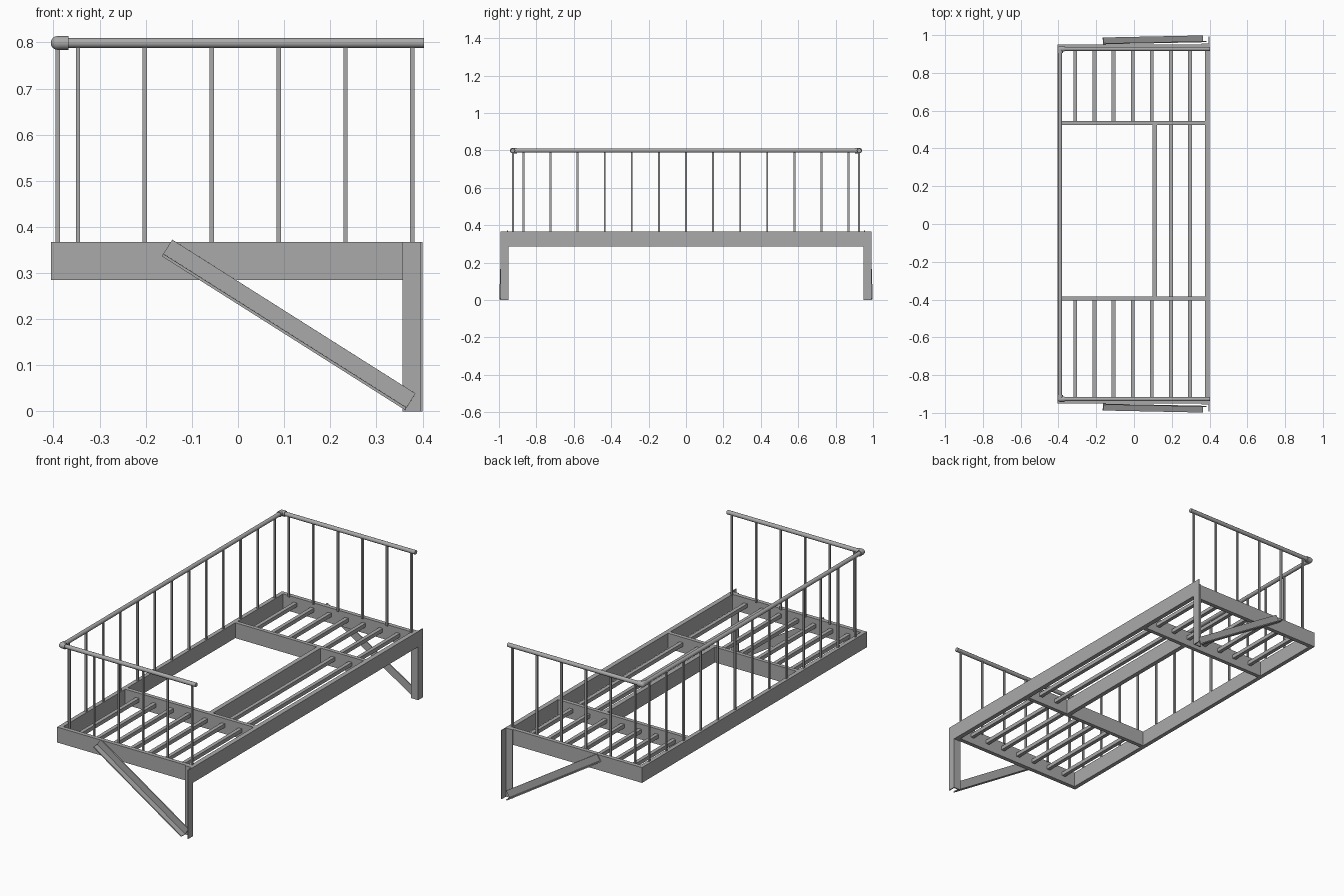
import bpy, math
from mathutils import Vector, Matrix

default = bpy.data.objects.get("Cube")
if default:
    bpy.data.objects.remove(default, do_unlink=True)

steel = bpy.data.materials.new("grey_steel")
steel.use_nodes = True
GREY = (0.4, 0.4, 0.4, 1)
steel.diffuse_color = GREY
steel.node_tree.nodes["Principled BSDF"].inputs["Base Color"].default_value = GREY


def finish(name, smooth=False):
    ob = bpy.context.object
    ob.name = name
    ob.data.materials.append(steel)
    if smooth:
        bpy.ops.object.shade_smooth_by_angle(angle=math.radians(50))
    return ob


def box(name, xs, ys, zs):
    """Box between pairs of limits."""
    spans = (xs, ys, zs)
    bpy.ops.mesh.primitive_cube_add(size=1)
    ob = finish(name)
    ob.data.transform(Matrix.Translation([(a + b) / 2 for a, b in spans])
                      @ Matrix.Diagonal([abs(b - a) for a, b in spans] + [1]))
    return ob


def tube(name, a, b, radius):
    """Round bar between two points."""
    a, b = Vector(a), Vector(b)
    bpy.ops.mesh.primitive_cylinder_add(vertices=12, radius=radius, depth=(b - a).length)
    ob = finish(name, True)
    turn = (b - a).to_track_quat('Z', 'Y').to_matrix().to_4x4()
    ob.data.transform(Matrix.Translation((a + b) / 2) @ turn)
    return ob


LOW, TOP, RAIL = 0.285, 0.367, 0.799
LEFT, RIGHT, END = 0.40, -0.405, 0.95
beam_z = (LOW, TOP)

# Platform frame
box("wall_side_beam", (0.375, LEFT), (-END, END), beam_z)
box("outer_side_beam", (RIGHT, -0.383), (-END, END), beam_z)
for side, label in ((-1, "front"), (1, "back")):
    box(label + "_end_beam", (-0.383, 0.375), (side * 0.928, side * END), beam_z)

# Cross beams and the beam beside the hatch opening
box("front_cross_beam", (-0.383, 0.375), (-0.405, -0.384), beam_z)
box("back_cross_beam", (-0.383, 0.375), (0.524, 0.545), beam_z)
box("hatch_beam", (0.098, 0.122), (-0.384, 0.524), beam_z)

# Floor slats: short ones at both ends, two carried along the hatch
slat_z = (0.32, 0.34)
for i in range(7):
    x = -0.311 + i * 0.1013
    xs = (x - 0.01, x + 0.01)
    box("front_slat", xs, (-0.928, -0.405), slat_z)
    box("back_slat", xs, (0.545, 0.928), slat_z)
    if i > 4:
        box("middle_slat", xs, (-0.384, 0.524), slat_z)

# Handrails
rail_x, rail_y = -0.391, 0.927
tube("outer_handrail", (rail_x, -rail_y, RAIL), (rail_x, rail_y, RAIL), 0.011)
for side, label in ((-1, "front"), (1, "back")):
    y = side * rail_y
    tube(label + "_handrail", (rail_x, y, RAIL), (0.403, y, RAIL), 0.011)
    # Corner fitting
    corner = Vector((rail_x, y, RAIL))
    bpy.ops.mesh.primitive_uv_sphere_add(segments=12, ring_count=8, radius=0.015, location=corner)
    finish(label + "_corner_ball", True)
    tube(label + "_corner_sleeve", corner, corner + Vector((0.023, 0, 0)), 0.015)
    tube(label + "_corner_sleeve", corner, corner - Vector((0, side * 0.023, 0)), 0.015)

# Balusters
HALF = 0.0047


def baluster(x, y):
    box("baluster", (x - HALF, x + HALF), (y - HALF, y + HALF), (TOP - 0.005, RAIL))


for i in range(-6, 7):
    baluster(rail_x, i * 0.1449)
for i in range(6):
    for side in (-1, 1):
        baluster(-0.347 + i * 0.145, side * 0.925)

# Wall legs and diagonal braces, both of angle section
for side, label in ((-1, "front"), (1, "back")):
    box(label + "_leg_plate", (0.357, LEFT), (side * END, side * 0.956), (0, TOP))
    box(label + "_leg_flange", (0.395, LEFT), (side * END, side * 0.992), (0, TOP))
    place = (Matrix.Translation((0.11, side * 0.957, 0.188))
             @ Matrix.Rotation(side * math.radians(1.2), 4, 'Z')
             @ Matrix.Rotation(math.radians(32.3), 4, 'Y'))
    plate = box(label + "_brace_plate", (-0.312, 0.312), (0, side * 0.006), (-0.021, 0.021))
    flange = box(label + "_brace_flange", (-0.312, 0.312), (0, side * 0.036), (-0.021, -0.015))
    for part in (plate, flange):
        part.data.transform(place)
